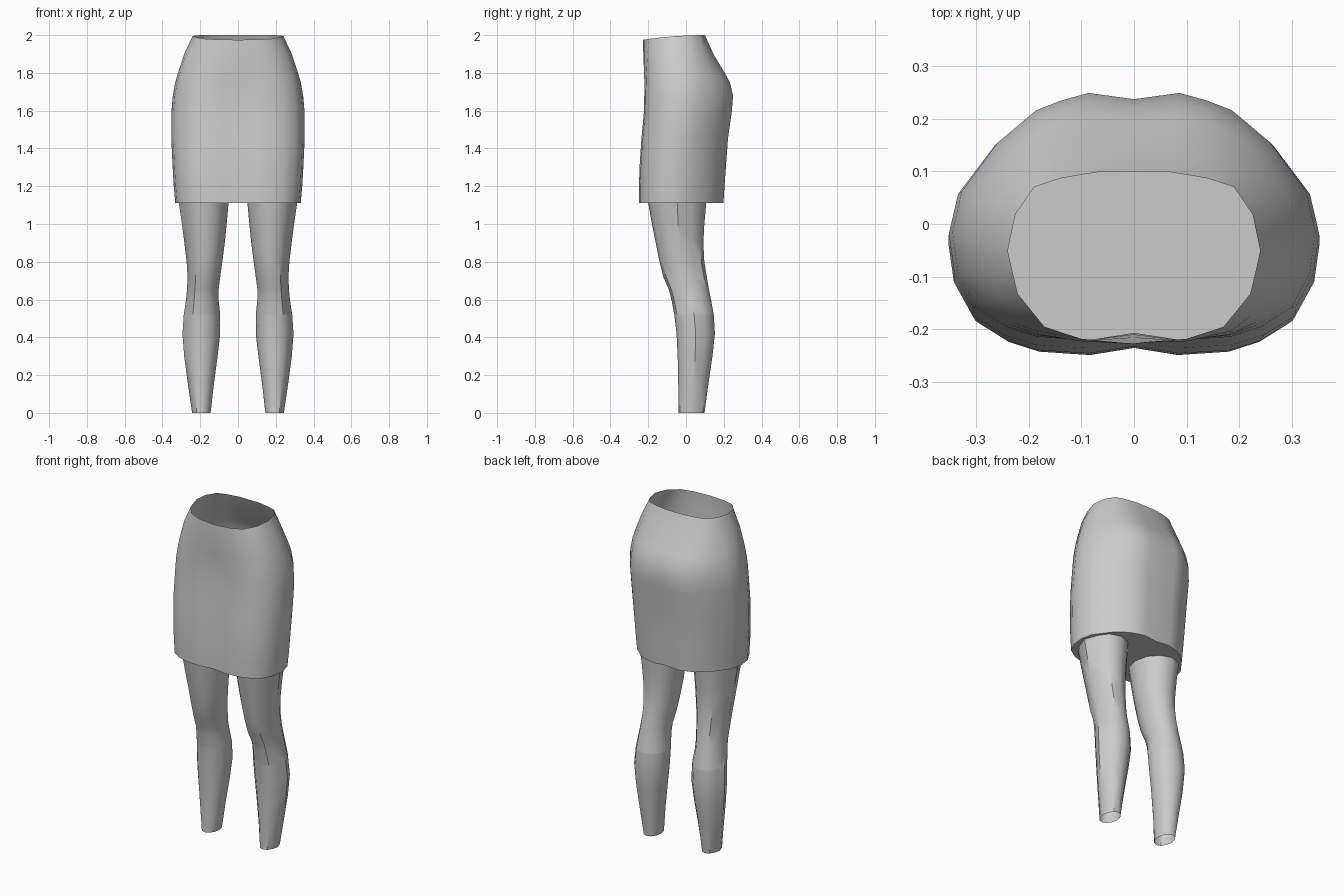
import bpy, bmesh, math

if "Cube" in bpy.data.objects:
    bpy.data.objects.remove(bpy.data.objects["Cube"])

fabric = bpy.data.materials.new("grey fabric")
fabric.diffuse_color = (0.6, 0.6, 0.6, 1)
fabric.use_nodes = True
fabric.node_tree.nodes["Principled BSDF"].inputs["Base Color"].default_value = fabric.diffuse_color


def loft(name, rings, caps=(), crease_rings=()):
    """Skin closed rings, cap the chosen ends and keep tight edges sharp."""
    bm = bmesh.new()
    rows = [[bm.verts.new(p) for p in ring] for ring in rings]
    n = len(rows[0])
    for a, b in zip(rows, rows[1:]):
        for i in range(n):
            bm.faces.new((a[i], a[(i + 1) % n], b[(i + 1) % n], b[i]))
    for c in caps:
        bm.faces.new(rows[c])
    bmesh.ops.recalc_face_normals(bm, faces=bm.faces)
    for f in bm.faces:
        f.smooth = True
    for e in bm.edges:
        e.smooth = e.calc_face_angle(0) < math.radians(38)
    for c in crease_rings:
        for i in range(n):
            bm.edges.get((rows[c][i], rows[c][(i + 1) % n])).smooth = False
    mesh = bpy.data.meshes.new(name)
    bm.to_mesh(mesh)
    bm.free()
    mesh.materials.append(fabric)
    ob = bpy.data.objects.new(name, mesh)
    bpy.context.collection.objects.link(ob)
    return ob


# Half outlines from back centre to front centre: x in 0..1, depth in 0..1
waist = [(0, 1), (.25, 1), (.42, .98), (.58, .96), (.79, .91), (.94, .75), (1, .54),
         (.96, .41), (.92, .29), (.81, .19), (.71, .10), (.42, .03), (0, 0)]
hips = [(0, .975), (.25, 1), (.40, .97), (.54, .93), (.75, .80), (.95, .60), (1, .437),
        (.97, .275), (.87, .135), (.70, .055), (.53, .014), (.25, 0), (0, .03)]

# Skirt levels: height, half width, front y, back y, blend from waist to hip outline
levels = [(2.0, .24, -.228, .10, 0), (1.9, .285, -.23, .145, .35), (1.8, .318, -.225, .205, .75),
          (1.75, .332, -.222, .232, .9), (1.68, .345, -.221, .249, 1), (1.6, .352, -.222, .243, 1),
          (1.45, .353, -.236, .222, 1), (1.3, .346, -.246, .211, 1), (1.2, .34, -.249, .204, 1),
          (1.11, .332, -.249, .198, 1)]
rings = []
for z, w, front, back, t in levels:
    half = []
    for (ax, ay), (bx, by) in zip(waist, hips):
        u, v = ax + (bx - ax) * t, ay + (by - ay) * t
        dip = .025 * (1 - v) ** 2 if z == 2.0 else 0
        half.append((u * w, front + (back - front) * v, z - dip))
    rings.append(half + [(-x, y, h) for x, y, h in half[-2:0:-1]])
# Skirt is open at the waist and closed across the hem
loft("skirt", rings, caps=(-1,))

# Leg levels: height, inner x, outer x, front y, back y
leg = [(1.11, .05, .313, -.20, .107), (1.0, .06, .297, -.18, .097), (.9, .07, .284, -.16, .092),
       (.8, .083, .272, -.14, .097), (.72, .094, .267, -.12, .11), (.65, .103, .27, -.09, .122),
       (.6, .103, .275, -.077, .132), (.52, .094, .287, -.062, .147), (.42, .094, .294, -.05, .153),
       (.3, .108, .285, -.044, .14), (.15, .128, .265, -.041, .118), (0, .145, .243, -.041, .098)]
for side, name in ((1, "right_legging"), (-1, "left_legging")):
    rings = []
    for z, inner, outer, front, back in leg:
        ring = []
        for i in range(12):
            a = math.tau * i / 12
            pinch = .92 if i in (1, 11) else 1  # outer side seam
            x = (inner + outer) / 2 + (outer - inner) / 2 * math.cos(a) * pinch
            y = (front + back) / 2 + (back - front) / 2 * math.sin(a)
            ring.append((side * x, y, z))
        rings.append(ring)
    # Leggings are open at the ankle, with a crease below the knee
    loft(name, rings, crease_rings=(7,))
